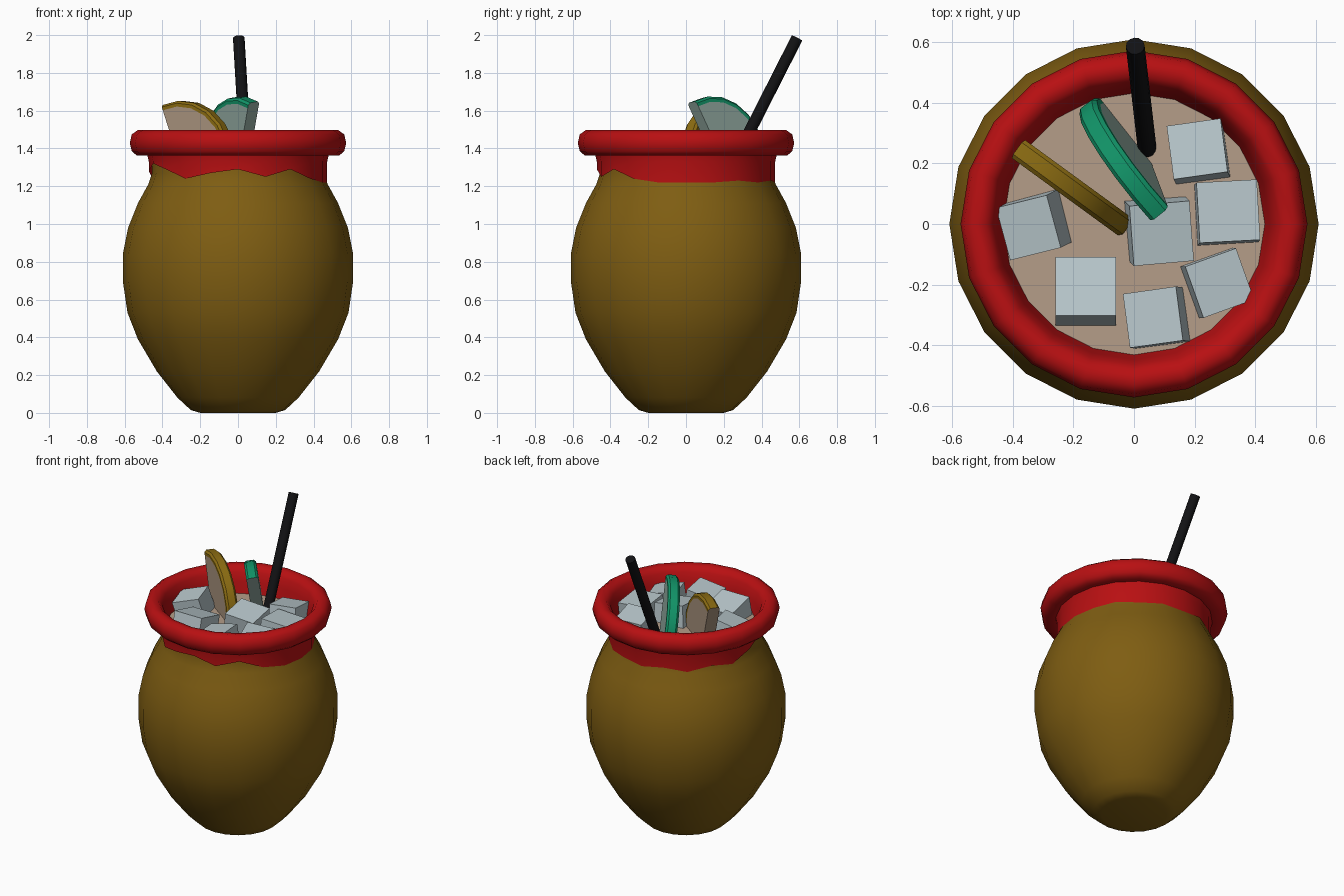
import bpy, bmesh
from math import sin, cos, pi, radians
from mathutils import Vector, Matrix, Euler

if "Cube" in bpy.data.objects:
    bpy.data.objects.remove(bpy.data.objects["Cube"])

SEG = 20


def mat(name, r, g, b):
    m = bpy.data.materials.new(name)
    m.diffuse_color = (r, g, b, 1)
    m.use_nodes = True
    m.node_tree.nodes["Principled BSDF"].inputs["Base Color"].default_value = m.diffuse_color
    return m


OCHRE = mat("ochre_clay", 0.21, 0.11, 0.006)
RED = mat("red_glaze", 0.48, 0.005, 0.006)
DRINK = mat("drink_beige", 0.46, 0.34, 0.25)
ICE = mat("ice_blue", 0.48, 0.57, 0.60)
BLACK = mat("straw_black", 0.006, 0.006, 0.007)
GOLD = mat("gold_rind", 0.26, 0.15, 0.006)
PULP = mat("pale_pulp", 0.42, 0.31, 0.22)
GREEN = mat("green_rind", 0.006, 0.30, 0.14)
LIME = mat("lime_pulp", 0.30, 0.42, 0.37)


def finish(name, bm, mats, angle=None):
    bmesh.ops.recalc_face_normals(bm, faces=bm.faces)
    me = bpy.data.meshes.new(name)
    bm.to_mesh(me)
    bm.free()
    ob = bpy.data.objects.new(name, me)
    bpy.context.collection.objects.link(ob)
    for m in mats:
        me.materials.append(m)
    if angle:
        bpy.ops.object.select_all(action='DESELECT')
        ob.select_set(True)
        bpy.context.view_layer.objects.active = ob
        bpy.ops.object.shade_smooth_by_angle(angle=radians(angle))
    return ob


def lathe(name, profile, m, cap=False, first_z=None):
    """Spin (r, z) points; first_z gives the first ring its own height per segment."""
    bm = bmesh.new()
    rings = []
    for k, (r, z) in enumerate(profile):
        ring = []
        for i in range(SEG):
            a = 2 * pi * i / SEG - pi / 2
            h = first_z[i] if first_z and k == 0 else z
            ring.append(bm.verts.new((r * cos(a), r * sin(a), h)))
        rings.append(ring)
    for a, b in zip(rings, rings[1:]):
        for i in range(SEG):
            j = (i + 1) % SEG
            bm.faces.new((a[i], a[j], b[j], b[i]))
    if cap:
        bm.faces.new(rings[0][::-1])
    return finish(name, bm, [m], 50)


# Clay pot body
lathe("pot_body", [(0.20, 0), (0.25, 0.015), (0.32, 0.08), (0.43, 0.22), (0.53, 0.39),
                   (0.585, 0.53), (0.61, 0.70), (0.61, 0.84), (0.582, 0.98),
                   (0.53, 1.11), (0.475, 1.21), (0.455, 1.27), (0.455, 1.36)], OCHRE, cap=True)

# Dripping red glaze, rolled rim and inner wall
drips = [1.29, 1.25, 1.29, 1.24, 1.22, 1.21, 1.22, 1.23, 1.22, 1.23,
         1.22, 1.24, 1.22, 1.25, 1.23, 1.28, 1.32, 1.29, 1.24, 1.27]
lathe("glaze_rim", [(0.472, 1.25), (0.472, 1.33), (0.480, 1.365), (0.535, 1.362), (0.562, 1.385),
                    (0.573, 1.43), (0.562, 1.475), (0.53, 1.497), (0.49, 1.49),
                    (0.465, 1.46), (0.448, 1.40), (0.43, 1.32)], RED, first_z=drips)

# Drink surface
bm = bmesh.new()
bmesh.ops.create_circle(bm, cap_ends=True, segments=SEG, radius=0.436,
                        matrix=Matrix.Translation((0, 0, 1.33)))
finish("drink_surface", bm, [DRINK])

# Ice cubes: x, y, z, tilt x, tilt y, turn
cubes = [(-0.325, 0.0, 1.35, 4, -17, 14), (-0.16, -0.23, 1.34, -14, 0, 0),
         (0.08, -0.31, 1.34, -3, -11, 8), (0.27, -0.195, 1.33, 3, 8, 20),
         (0.305, 0.035, 1.33, -4, 4, 3), (0.215, 0.235, 1.34, -9, -3, 8),
         (0.08, -0.02, 1.35, 7, 6, 5)]
for n, (x, y, z, tx, ty, tz) in enumerate(cubes, 1):
    bm = bmesh.new()
    rot = Euler([radians(v) for v in (tx, ty, tz)], 'XYZ').to_matrix().to_4x4()
    size = 0.2 if n in (2, 5, 7) else 0.18
    bmesh.ops.create_cube(bm, size=size, matrix=Matrix.Translation((x, y, z)) @ rot)
    finish(f"ice_cube_{n}", bm, [ICE])


def slice_half(name, corner, u, diameter, R, half, lean, mats, n=10):
    """Half-disc fruit slice standing on edge; corner is its highest cut point."""
    u = Vector((u[0], u[1], 0)).normalized()
    side = Vector((-u.y, u.x, 0))
    up = (Vector((0, 0, 1)) + lean * side).normalized()
    nrm = u.cross(up)
    d = Vector(diameter).normalized()
    p = Vector((-d.y, d.x))                      # direction from cut towards rind
    c = d * R

    def put(q, w):
        return Vector(corner) + u * q.x + up * q.y + nrm * w

    bm = bmesh.new()
    loops = []
    # pulp edge, side edge and outer bevel on both sides
    for r, w in ((R - 0.03, -half), (R - 0.012, -half), (R, -half * 0.65),
                 (R, half * 0.65), (R - 0.012, half), (R - 0.03, half)):
        loops.append([bm.verts.new(put(c - d * r * cos(pi * i / n) + p * r * sin(pi * i / n), w))
                      for i in range(n + 1)])
    for a, b in zip(loops, loops[1:]):
        for i in range(n):
            bm.faces.new((a[i], a[i + 1], b[i + 1], b[i]))
    faces = [bm.faces.new(loops[0]), bm.faces.new(loops[-1])]
    faces.append(bm.faces.new([l[0] for l in loops] + [l[-1] for l in reversed(loops)]))
    for f in faces:
        f.material_index = 1
    finish(name, bm, mats, 35)


# Fruit slices
slice_half("gold_fruit_slice", (-0.385, 0.25, 1.63), (0.81, -0.59), (0.36, -0.93),
           0.33, 0.037, 0.0, [GOLD, PULP])
slice_half("green_fruit_slice", (0.085, 0.03, 1.645), (-0.62, 0.78), (0.42, -0.91),
           0.31, 0.037, 0.15, [GREEN, LIME])

# Straw
top, low = Vector((0.004, 0.588, 1.985)), Vector((0.045, 0.235, 1.29))
axis = top - low
bm = bmesh.new()
bmesh.ops.create_cone(bm, cap_ends=True, segments=12, radius1=0.031, radius2=0.031,
                      depth=axis.length,
                      matrix=Matrix.Translation((top + low) / 2)
                      @ axis.to_track_quat('Z', 'Y').to_matrix().to_4x4())
finish("straw", bm, [BLACK], 40)
